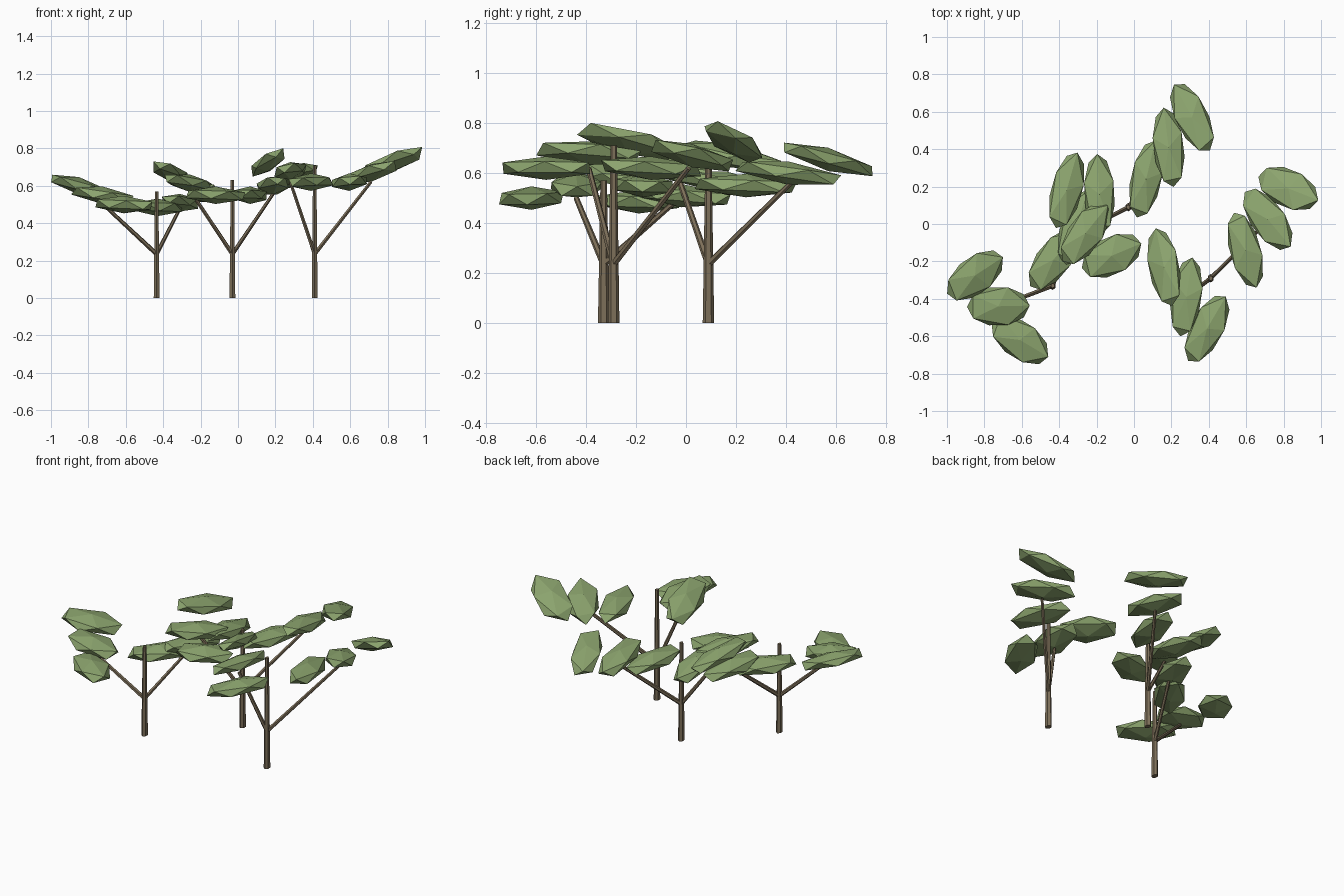
import bpy, bmesh, math
from mathutils import Matrix, Vector

if "Cube" in bpy.data.objects:
    bpy.data.objects.remove(bpy.data.objects["Cube"])

SQUASH = 0.78  # whole grove is narrower in x


def material(name, rgb):
    m = bpy.data.materials.new(name)
    m.diffuse_color = (*rgb, 1)
    m.use_nodes = True
    m.node_tree.nodes["Principled BSDF"].inputs["Base Color"].default_value = m.diffuse_color
    return m


BARK = material("bark brown", (0.205, 0.16, 0.10))
LEAF = material("leaf green", (0.26, 0.37, 0.155))


def finish(bm, name, mat):
    me = bpy.data.meshes.new(name)
    bm.to_mesh(me)
    bm.free()
    me.materials.append(mat)
    ob = bpy.data.objects.new(name, me)
    bpy.context.collection.objects.link(ob)


def limb(name, start, end, r1, r2):
    """Tapered six-sided post from start to end."""
    a, b = Vector(start), Vector(end)
    d = b - a
    bm = bmesh.new()
    bmesh.ops.create_cone(bm, cap_ends=True, segments=6, radius1=r1, radius2=r2, depth=d.length)
    turn = d.to_track_quat('Z', 'Y').to_matrix().to_4x4()
    squash = Matrix.Diagonal((SQUASH, 1, 1, 1))
    bm.transform(Matrix.Translation((a + b) / 2) @ squash @ turn)
    # restore the exact direction of slanted limbs after the squash
    half = d.length / 2
    off = (d / 2) - (squash @ (d / 2))
    for v in bm.verts:
        t = (turn.inverted() @ (squash.inverted() @ (v.co - (a + b) / 2))).z / half
        v.co += off * t
    finish(bm, name, BARK)


def leaf_pad(name, center, angle, slope):
    """Flattened faceted pad, sheared by its slope in x and y."""
    bm = bmesh.new()
    bmesh.ops.create_icosphere(bm, subdivisions=1, radius=1)
    bm.transform(Matrix.Diagonal((SQUASH, 1, 1, 1))
                 @ Matrix.Rotation(math.radians(angle), 4, 'Z')
                 @ Matrix.Diagonal((0.24, 0.118, 0.047, 1)))
    for v in bm.verts:
        v.co.z += slope[0] * v.co.x + slope[1] * v.co.y
    bm.transform(Matrix.Translation(center))
    finish(bm, name, LEAF)


# tree: (trunk x, y, top), then per cluster:
# branch end, three pad centres from low to high, first pad angle, slope of the high pad
TREES = {
    "left_tree": ((-0.435, -0.33, 0.57), [
        ((-0.72, -0.44, 0.50), [(-0.61, -0.62, 0.50), (-0.725, -0.44, 0.55), (-0.85, -0.275, 0.60)], -25, (-0.27, 0.0)),
        ((-0.31, -0.05, 0.48), [(-0.43, -0.19, 0.485), (-0.31, -0.02, 0.51), (-0.185, 0.16, 0.56)], 42, (0.0, -0.15))]),
    "middle_tree": ((-0.03, 0.09, 0.63), [
        ((-0.26, -0.03, 0.58), [(-0.12, -0.17, 0.55), (-0.26, -0.05, 0.615), (-0.36, 0.18, 0.67)], 18, (-0.2, -0.15)),
        ((0.19, 0.42, 0.56), [(0.065, 0.24, 0.55), (0.185, 0.41, 0.60), (0.31, 0.57, 0.655)], 73, (0.05, -0.25))]),
    "right_tree": ((0.41, -0.29, 0.71), [
        ((0.28, -0.39, 0.62), [(0.39, -0.56, 0.62), (0.28, -0.39, 0.68), (0.16, -0.23, 0.725)], 53, (0.38, -0.16)),
        ((0.71, 0.01, 0.62), [(0.595, -0.14, 0.62), (0.715, 0.025, 0.67), (0.825, 0.19, 0.725)], -69, (0.27, -0.3))]),
}

for tree, ((x, y, top), clusters) in TREES.items():
    limb(tree + "_trunk", (x, y, 0), (x, y, top), 0.023, 0.013)
    for side, (end, pads, first, slope) in zip(("left", "right"), clusters):
        limb(f"{tree}_{side}_branch", (x, y, 0.235), end, 0.014, 0.011)
        for i, c in enumerate(pads):
            k = (0.15, 0.55, 1.0)[i]
            leaf_pad(f"{tree}_{side}_leaf_pad_{i + 1}", c, first + 26 * i, (slope[0] * k, slope[1] * k))
